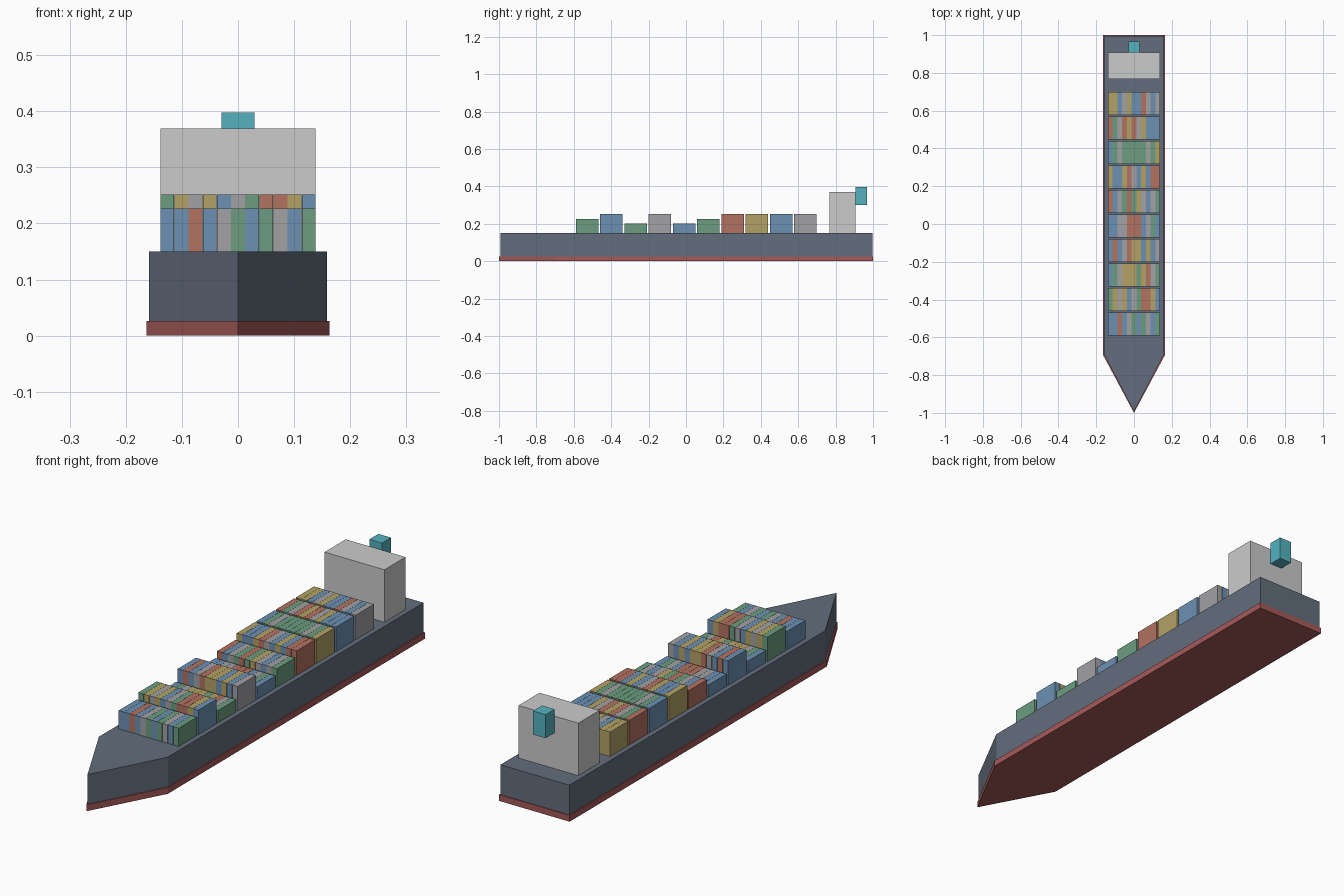
import bpy, bmesh

if "Cube" in bpy.data.objects:
    bpy.data.objects.remove(bpy.data.objects["Cube"])


def material(name, rgb):
    m = bpy.data.materials.new(name)
    m.diffuse_color = (*rgb, 1)
    m.use_nodes = True
    m.node_tree.nodes["Principled BSDF"].inputs["Base Color"].default_value = m.diffuse_color
    return m


def finish(name, bm, mat=None):
    bmesh.ops.recalc_face_normals(bm, faces=bm.faces)
    mesh = bpy.data.meshes.new(name)
    bm.to_mesh(mesh)
    bm.free()
    ob = bpy.data.objects.new(name, mesh)
    bpy.context.collection.objects.link(ob)
    if mat:
        mesh.materials.append(mat)
    return ob


def box(name, x, y, z, mat=None):
    """Box from (min, max) pairs on each axis."""
    bm = bmesh.new()
    bmesh.ops.create_cube(bm, size=1)
    for v in bm.verts:
        v.co = [r[0] if c < 0 else r[1] for c, r in zip(v.co, (x, y, z))]
    return finish(name, bm, mat)


def hull_section(name, half, tip, shoulder, stern, z0, z1, mat):
    """Pointed plan outline extruded upwards."""
    bm = bmesh.new()
    plan = [(0, tip), (half, shoulder), (half, stern), (-half, stern), (-half, shoulder)]
    face = bm.faces.new([bm.verts.new((x, y, z0)) for x, y in plan])
    ext = bmesh.ops.extrude_face_region(bm, geom=[face])
    for v in ext["geom"]:
        if isinstance(v, bmesh.types.BMVert):
            v.co.z = z1
    return finish(name, bm, mat)


# Hull and red underwater band
navy = material("hull_navy", (0.125, 0.155, 0.205))
keel_red = material("keel_red", (0.38, 0.10, 0.10))
hull_section("lower_hull", 0.163, -1.0, -0.695, 1.0, 0, 0.026, keel_red)
hull_section("upper_hull", 0.159, -0.992, -0.69, 0.996, 0.026, 0.15, navy)

# Bridge block and funnel at the stern
box("bridge", (-0.138, 0.138), (0.768, 0.907), (0.15, 0.369))
box("funnel", (-0.029, 0.029), (0.907, 0.967), (0.30, 0.398),
    material("funnel_teal", (0.09, 0.45, 0.52)))

# Container stacks: one colour letter per column, rows from bow to stern
paint = {
    "B": material("container_blue", (0.15, 0.28, 0.45)),
    "G": material("container_green", (0.15, 0.34, 0.22)),
    "R": material("container_red", (0.45, 0.17, 0.12)),
    "Y": material("container_yellow", (0.45, 0.36, 0.13)),
    "W": material("container_grey", (0.36, 0.36, 0.38)),
}
rows = [
    ("BBRBWGBGWBG", 3), ("GYWYBWGRRYB", 4), ("BGWYYYGYRWG", 2), ("BRBWRYYBYBW", 4),
    ("BBWWRRRBWGB", 2), ("RBWGRGYWBWG", 3), ("YBBYRWBYBRR", 4), ("BGWGGGGGWGY", 4),
    ("RGWRYRWYBBB", 4), ("YYBWYBBRWBW", 4),
]
tier, pitch = 0.0255, 0.0252
for r, (colours, tiers) in enumerate(rows):
    y = -0.529 + 0.1297 * r
    for c, letter in enumerate(colours):
        x = (c - 5) * pitch
        box(f"container_stack_{r + 1}_{c + 1}", (x - 0.0123, x + 0.0123),
            (y - 0.06, y + 0.06), (0.15, 0.15 + tier * tiers), paint[letter])
